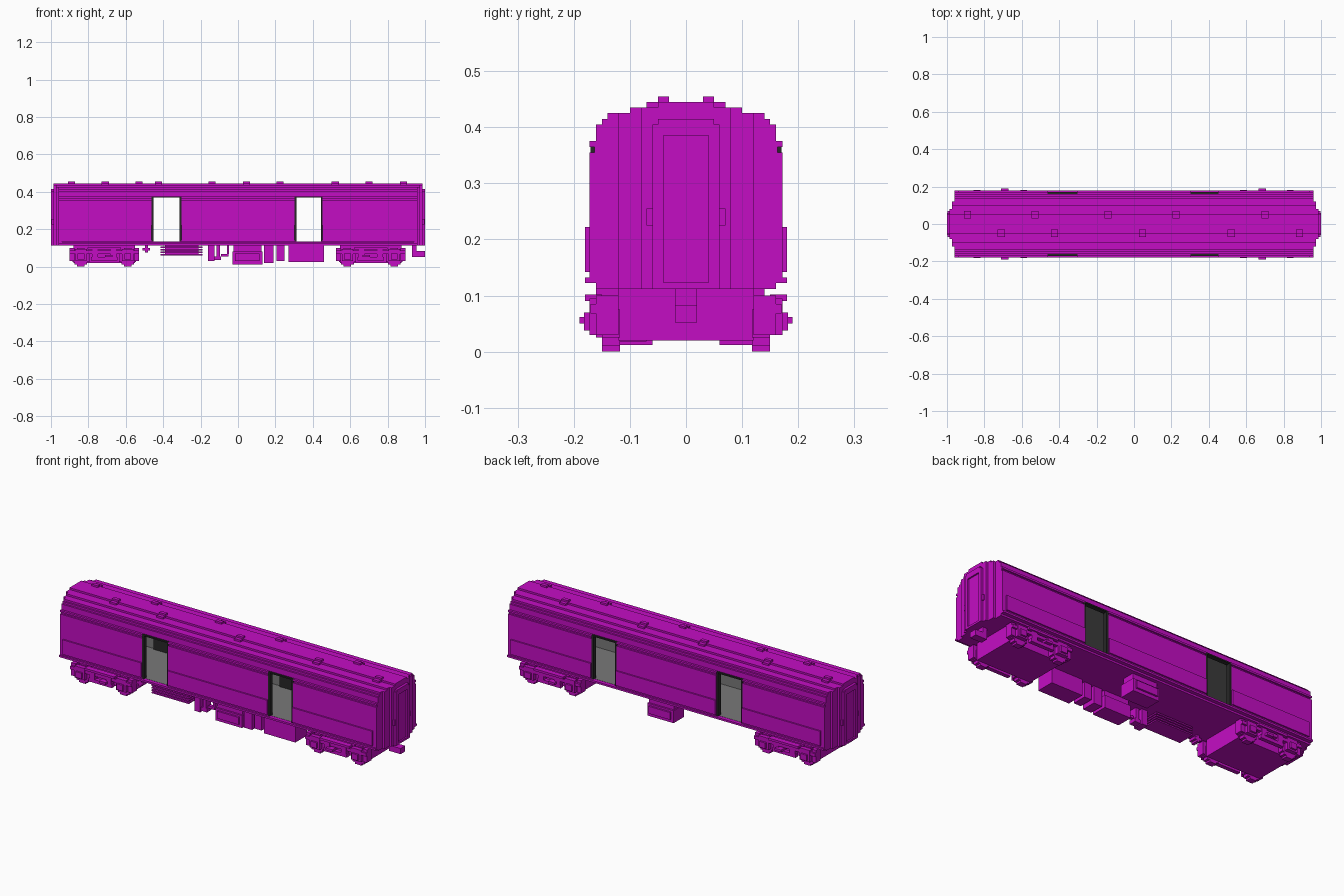
import bpy, bmesh

cube = bpy.data.objects.get("Cube")
if cube:
    bpy.data.objects.remove(cube)


def material(name, rgb):
    m = bpy.data.materials.new(name)
    m.use_nodes = True
    m.diffuse_color = (*rgb, 1)
    m.node_tree.nodes["Principled BSDF"].inputs["Base Color"].default_value = (*rgb, 1)
    return m


MAGENTA = material("magenta paint", (0.55, 0.004, 0.55))
GREY = material("interior grey", (0.19, 0.19, 0.19))
DARK = material("door black", (0.02, 0.02, 0.02))


def add_box(bm, x0, x1, y0, y1, z0, z1):
    base = [bm.verts.new((x, y, z0)) for x, y in ((x0, y0), (x1, y0), (x1, y1), (x0, y1))]
    extrude(bm, base, (0, 0, z1 - z0))


def extrude(bm, base, vec):
    face = bm.faces.new(base)
    moved = bmesh.ops.extrude_face_region(bm, geom=[face])["geom"]
    bmesh.ops.translate(bm, vec=vec, verts=[v for v in moved if isinstance(v, bmesh.types.BMVert)])


def finish(name, bm, mat=MAGENTA, interior=False):
    bmesh.ops.recalc_face_normals(bm, faces=bm.faces)
    mesh = bpy.data.meshes.new(name)
    bm.to_mesh(mesh)
    bm.free()
    mesh.materials.append(mat)
    if interior:
        # faces that look into the cabin are grey
        mesh.materials.append(GREY)
        for p in mesh.polygons:
            c = p.center
            if abs(c.x) < 0.95 and abs(c.y) < 0.157 and 0.13 < c.z < 0.38:
                p.material_index = 1
    obj = bpy.data.objects.new(name, mesh)
    bpy.context.collection.objects.link(obj)
    return obj


def boxes(name, items, mat=MAGENTA, interior=False):
    bm = bmesh.new()
    for b in items:
        add_box(bm, *b)
    return finish(name, bm, mat, interior)


def both_sides(items):
    return items + [(x0, x1, -y1, -y0, z0, z1) for x0, x1, y0, y1, z0, z1 in items]


# Stepped cross-section: top height and half width of each tier
TIERS = [(0.122, 0.16), (0.132, 0.18), (0.355, 0.172), (0.365, 0.163), (0.375, 0.172),
         (0.405, 0.16), (0.415, 0.15), (0.425, 0.14), (0.435, 0.10), (0.445, 0.05)]
BOTTOM = 0.112


def prism(name, x0, x1, bottom=BOTTOM, limit=1.0, interior=False):
    pts, low = [], bottom
    for top, half in TIERS:
        if top > bottom:
            half = min(half, limit)
            if pts and pts[-1][0] == half:
                pts.pop()
                pts.append((half, top))
            else:
                pts += [(half, low), (half, top)]
            low = top
    outline = pts + [(-y, z) for y, z in reversed(pts)]
    bm = bmesh.new()
    extrude(bm, [bm.verts.new((x0, y, z)) for y, z in outline], (x1 - x0, 0, 0))
    return finish(name, bm, MAGENTA, interior)


# Roof, floor and side walls around the door openings
END = 0.96
prism("roof", -END, END, bottom=0.375, interior=True)
boxes("floor", [(-END, END, -0.16, 0.16, BOTTOM, 0.133)], interior=True)
boxes("sill_rails", both_sides([(-0.95, 0.95, 0.16, 0.18, 0.122, 0.132)]))

OPENINGS = [(-0.462, -0.303), (0.302, 0.453)]
edges = [-END] + [e for o in OPENINGS for e in o] + [END]
walls, panels = [], []
for a, b in zip(edges[::2], edges[1::2]):
    walls += [(a, b, 0.152, 0.172, 0.133, 0.355), (a, b, 0.152, 0.163, 0.355, 0.365),
              (a, b, 0.152, 0.172, 0.365, 0.375)]
    panels.append((max(a, -0.94), min(b, 0.94), 0.172, 0.18, 0.142, 0.222))
boxes("side_walls", both_sides(walls), interior=True)
boxes("lower_side_panels", both_sides(panels))

# Door frames and sliding doors parked inside the walls
frames, doors = [], []
for a, b in OPENINGS:
    frames += [(a, a + 0.01, 0.145, 0.17, 0.133, 0.375), (b - 0.01, b, 0.145, 0.17, 0.133, 0.375),
               (a, b, 0.145, 0.17, 0.368, 0.375)]
    doors.append((a - 0.15, a, 0.142, 0.151, 0.134, 0.374))
boxes("door_frames", both_sides(frames), DARK)
boxes("sliding_doors", both_sides(doors), DARK)

# Stepped ends with gangway, door and handles
for side, s in (("left", 1), ("right", -1)):
    def span(a, b):
        return (min(a * s, b * s), max(a * s, b * s))
    prism(side + "_end_wall", *span(0.94, END), interior=True)
    prism(side + "_end_step", *span(END, 0.974), limit=0.12)
    prism(side + "_gangway_base", *span(0.974, 0.987), limit=0.08)
    g = span(0.987, 1.0)
    boxes(side + "_gangway_frame", both_sides([(*g, 0.04, 0.06, BOTTOM, 0.405)]) + [
        (*g, -0.04, 0.04, 0.385, 0.405), (*g, -0.04, 0.04, BOTTOM, 0.123),
        (*g, -0.05, 0.05, 0.405, 0.415)])
    boxes(side + "_end_door", [(*span(0.987, 0.992), -0.04, 0.04, 0.123, 0.385)])
    boxes(side + "_end_handles", both_sides([(*span(0.987, 0.996), 0.06, 0.07, 0.225, 0.255)]))

# Roof vents, staggered along both sides
vents = []
for s, xs in ((1, (-0.89, -0.53, -0.14, 0.225, 0.70)), (-1, (-0.71, -0.425, 0.045, 0.52, 0.885))):
    for x in xs:
        for y0, y1, z1 in ((0.03, 0.05, 0.455), (0.05, 0.07, 0.445)):
            vents.append((x - 0.019, x + 0.019, *sorted((y0 * s, y1 * s)), 0.434, z1))
boxes("roof_vents", vents)

# Trucks
for name, cx, inward in (("right_truck", -0.715, 1), ("left_truck", 0.71, -1)):
    boxes(name + "_block", [(cx - 0.165, cx + 0.165, -0.12, 0.12, 0.02, BOTTOM)])
    wheels = []
    sides = [(cx - 0.185, cx + 0.185, 0.15, 0.17, 0.068, 0.085),
             (cx - 0.185, cx - 0.16, 0.12, 0.16, 0.03, 0.10),
             (cx + 0.16, cx + 0.185, 0.12, 0.16, 0.03, 0.10),
             (cx - 0.09, cx + 0.09, 0.15, 0.18, 0.09, 0.102),
             (cx - 0.07, cx + 0.07, 0.15, 0.172, 0.032, 0.05)]
    for d in (-0.125, 0.125):
        x = cx + d
        for w, z0, z1 in ((0.02, 0, 0.1), (0.034, 0.01, 0.09), (0.045, 0.025, 0.075)):
            wheels.append((x - w, x + w, 0.118, 0.15, z0, z1))
        sides += [(x - 0.03, x + 0.03, 0.15, 0.172, 0.03, 0.095),
                  (x - 0.018, x + 0.018, 0.172, 0.182, 0.038, 0.07)]
    for d in (-0.05, 0.05):
        sides.append((cx + d - 0.016, cx + d + 0.016, 0.14, 0.172, 0.05, 0.092))
    b = cx + inward * 0.025
    sides.append((b - 0.02, b + 0.02, 0.14, 0.19, 0.05, 0.062))
    boxes(name + "_wheels", both_sides(wheels))
    boxes(name + "_side_frames", both_sides(sides))

# Equipment under the floor
boxes("middle_boxes", both_sides([(-0.03, 0.13, 0.06, 0.15, 0.012, 0.08),
                                  (-0.025, 0.125, 0.07, 0.14, 0.08, BOTTOM),
                                  (-0.015, 0.115, 0.15, 0.16, 0.03, 0.07)]))
boxes("front_lockers", [(0.27, 0.46, -0.16, -0.06, 0.025, BOTTOM),
                        (0.14, 0.19, -0.15, -0.07, 0.018, BOTTOM),
                        (0.205, 0.248, -0.15, -0.07, 0.03, BOTTOM)])
coils = [(-0.39, -0.21, -0.14, -0.07, 0.06, BOTTOM)]
for i in range(4):
    z = 0.06 + i * 0.013
    coils.append((-0.415, -0.19, -0.155, -0.06, z, z + 0.007))
boxes("pipe_coils", coils)
boxes("pump_bracket", [(-0.16, -0.125, -0.15, -0.09, 0.03, BOTTOM),
                       (-0.125, -0.09, -0.14, -0.10, 0.035, 0.055),
                       (-0.115, -0.095, -0.14, -0.10, 0.055, BOTTOM),
                       (-0.09, -0.05, -0.13, -0.11, 0.055, 0.068),
                       (-0.06, -0.047, -0.13, -0.11, 0.068, BOTTOM)])
boxes("small_valve", [(-0.51, -0.47, -0.15, -0.11, 0.085, 0.10),
                      (-0.498, -0.482, -0.15, -0.11, 0.075, BOTTOM)])

# Coupler
boxes("coupler", [(0.93, 1.0, -0.02, 0.02, 0.052, 0.083), (0.93, 0.955, -0.02, 0.02, 0.083, BOTTOM)])
